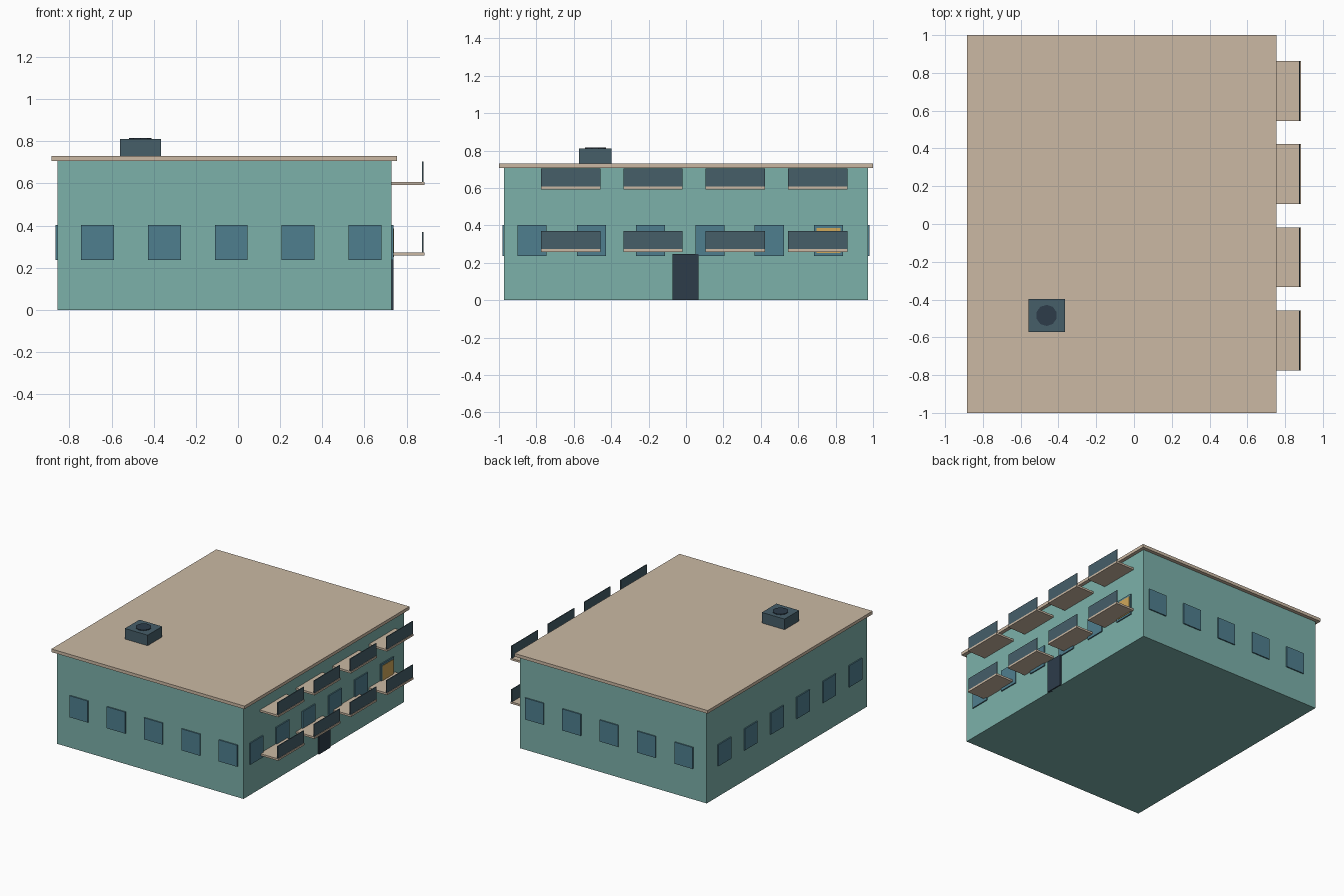
import bpy

if "Cube" in bpy.data.objects:
    bpy.data.objects.remove(bpy.data.objects["Cube"])


def material(name, hex_code):
    # sRGB hex to linear diffuse colour
    rgb = [int(hex_code[i:i + 2], 16) / 255 for i in (0, 2, 4)]
    m = bpy.data.materials.new(name)
    m.diffuse_color = [((c + 0.055) / 1.055) ** 2.4 for c in rgb] + [1]
    m.use_nodes = True
    m.node_tree.nodes["Principled BSDF"].inputs["Base Color"].default_value = m.diffuse_color
    return m


WALL = material("teal_wall", "7CB1AA")
STONE = material("tan_stone", "CBB9A4")
GLASS = material("blue_glass", "4F7F8F")
METAL = material("slate_metal", "465E69")
DARK = material("dark_slate", "2D3C4A")
LIT = material("lit_glass", "D0A85A")


def box(name, x, y, z, mat):
    """Box from (min, max) ranges on each axis."""
    bpy.ops.mesh.primitive_cube_add(size=1, location=[sum(r) / 2 for r in (x, y, z)])
    o = bpy.context.object
    o.name = name
    o.scale = [r[1] - r[0] for r in (x, y, z)]
    bpy.ops.object.transform_apply(location=False, rotation=False, scale=True)
    o.data.materials.append(mat)
    return o


def span(centre, width):
    return (centre - width / 2, centre + width / 2)


X0, X1, Y = -0.857, 0.728, 0.973   # wall faces
WALL_TOP, ROOF_TOP = 0.706, 0.73
STEP, WIN_W, WIN_Z = 0.317, 0.156, (0.237, 0.402)

# Main block and overhanging roof slab
box("building_body", (X0, X1), (-Y, Y), (0, WALL_TOP), WALL)
box("roof_slab", (X0 - 0.027, X1 + 0.027), (-1, 1), (WALL_TOP, ROOF_TOP), STONE)

# Windows on the front and back
for i in range(5):
    x = span(-0.666 + i * STEP, WIN_W)
    box(f"front_window_{i}", x, (-Y - 0.009, -Y + 0.009), WIN_Z, GLASS)
    box(f"back_window_{i}", x, (Y - 0.009, Y + 0.009), WIN_Z, GLASS)

# Windows on the left and right sides
for i in range(6):
    y = span(-0.823 + i * STEP, WIN_W)
    box(f"left_window_{i}", (X0 - 0.009, X0 + 0.009), y, WIN_Z, GLASS)
    box(f"right_window_{i}", (X1 - 0.009, X1 + 0.009), y, WIN_Z, GLASS)

# One lit pane, and the entrance door
box("lit_pane", (X1, X1 + 0.012), span(0.762, 0.13), (0.252, 0.386), LIT)
box("entrance_door", (X1 - 0.011, X1 + 0.011), span(-0.002, 0.14), (0, 0.246), DARK)

# Two rows of balconies: slab plus front railing panel
for row, z in enumerate((0.258, 0.592)):
    for i in range(4):
        y = span(-0.616 + i * 0.44, 0.317)
        box(f"balcony_slab_{row}_{i}", (X1 - 0.003, 0.884), y, (z, z + 0.015), STONE)
        box(f"balcony_railing_{row}_{i}", (0.874, 0.88), y, (z + 0.015, z + 0.111), METAL)

# Rooftop ventilation unit with a round fan cap
box("roof_vent_box", (-0.559, -0.366), (-0.573, -0.397), (ROOF_TOP, 0.811), METAL)
bpy.ops.mesh.primitive_cylinder_add(vertices=10, radius=0.056, depth=0.012,
                                    location=(-0.463, -0.484, 0.81))
fan = bpy.context.object
fan.name = "roof_vent_fan"
fan.data.materials.append(DARK)
